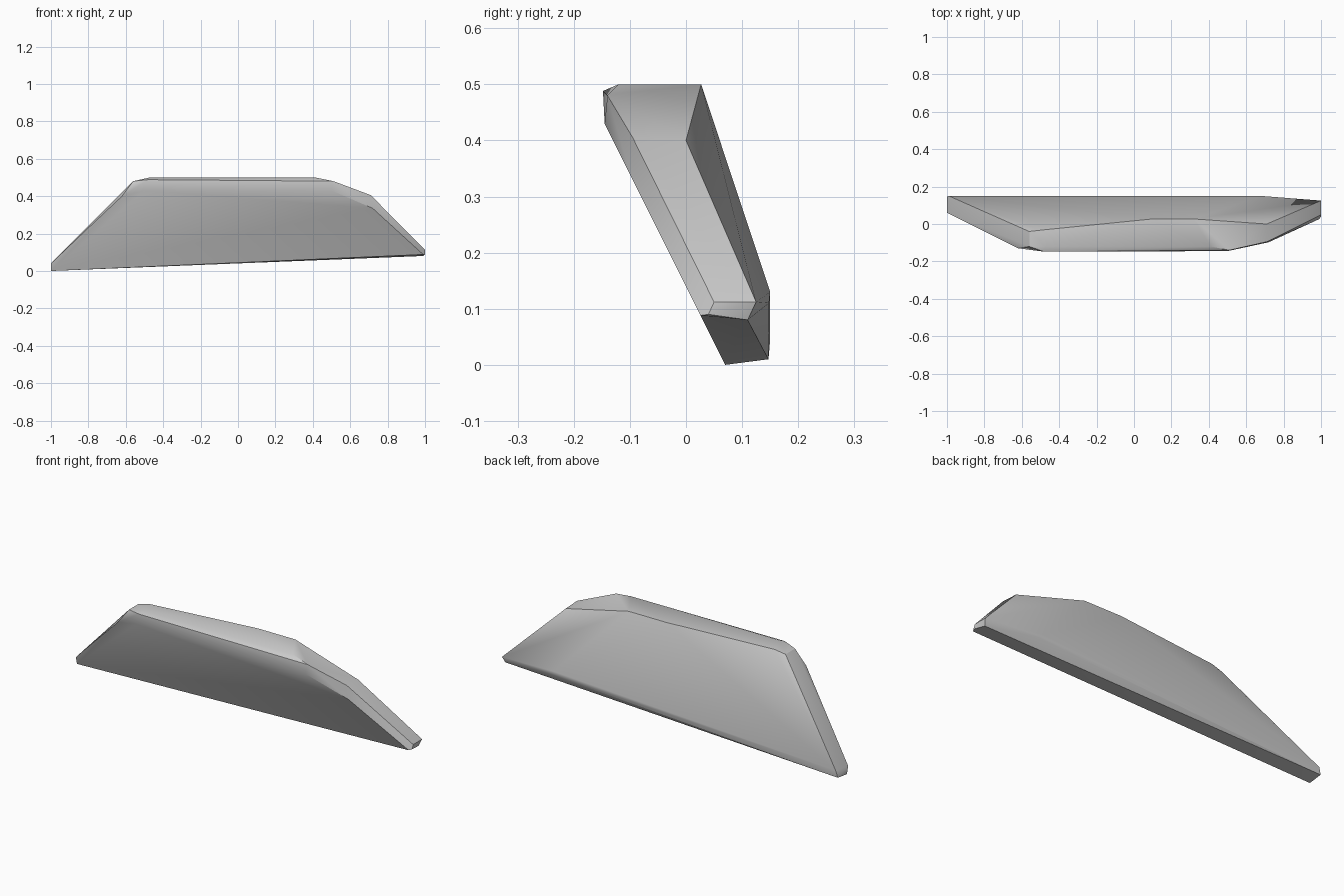
import bpy
import bmesh

cube = bpy.data.objects.get("Cube")
if cube:
    bpy.data.objects.remove(cube, do_unlink=True)

stone = bpy.data.materials.new("grey stone")
stone.use_nodes = True
grey = (0.6, 0.6, 0.6, 1)
stone.diffuse_color = grey
stone.node_tree.nodes["Principled BSDF"].inputs["Base Color"].default_value = grey


def lean(x, z):
    """Point on the flat leaning front face."""
    return (x, 0.07 - 0.5 * z, z)


# Outline of the leaning front face
front = [lean(x, z) for x, z in (
    (-1, 0), (-0.62, 0.4), (-0.5, 0.43), (0.5, 0.43), (0.72, 0.335), (0.99, 0.088))]

# Front edge of the rim, behind the chamfer
rim_front = [(-1, 0.06, 0.04), (-0.56, -0.12, 0.48), (-0.48, -0.148, 0.488),
             (0.51, -0.14, 0.48), (0.71, -0.095, 0.405), (1, 0.05, 0.112)]

# Flat top and the back edge of the rim
top_front = [(-0.47, -0.12, 0.5), (0.41, -0.12, 0.5)]
rim_back = [(-0.99, 0.15, 0.045), (-0.56, -0.04, 0.48), (-0.5, -0.033, 0.493),
            (0.1, 0.027, 0.5), (0.32, 0.027, 0.5), (0.71, 0, 0.4), (1, 0.125, 0.112)]

# Ridge low on the back, and the rear edge of the underside
back_foot = [(-0.3, 0.15, 0.08), (0.68, 0.15, 0.13), (0.7, 0.148, 0.11),
             (-1, 0.147, 0.01), (0.99, 0.11, 0.08), (1, 0.04, 0.09)]

# Wrap the edges into one faceted slab
bm = bmesh.new()
for point in front + rim_front + top_front + rim_back + back_foot:
    bm.verts.new(point)
hull = bmesh.ops.convex_hull(bm, input=bm.verts)
inside = [v for v in hull["geom_interior"] if isinstance(v, bmesh.types.BMVert)]
bmesh.ops.delete(bm, geom=inside, context="VERTS")
bmesh.ops.dissolve_limit(bm, angle_limit=0.02, verts=bm.verts, edges=bm.edges)
bmesh.ops.recalc_face_normals(bm, faces=bm.faces)

mesh = bpy.data.meshes.new("stone_slab")
bm.to_mesh(mesh)
bm.free()
mesh.materials.append(stone)
slab = bpy.data.objects.new("stone_slab", mesh)
bpy.context.collection.objects.link(slab)

# Soft facets with crisp outer edges
bpy.context.view_layer.objects.active = slab
slab.select_set(True)
bpy.ops.object.shade_smooth_by_angle(angle=0.55)
